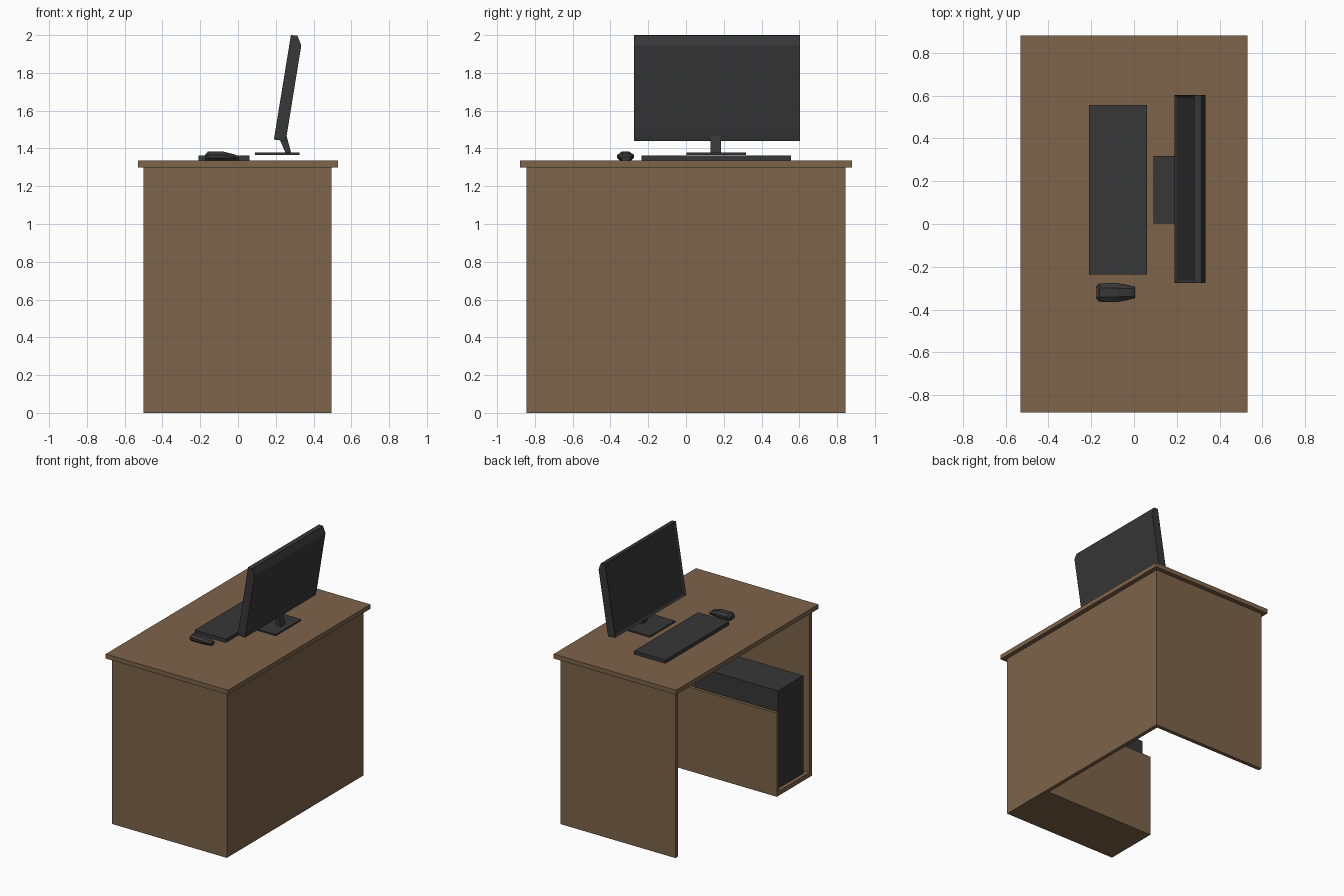
import bpy, bmesh
from mathutils import Vector

if "Cube" in bpy.data.objects:
    bpy.data.objects.remove(bpy.data.objects["Cube"])


def material(name, rgb):
    m = bpy.data.materials.new(name)
    m.diffuse_color = (*rgb, 1)
    m.use_nodes = True
    m.node_tree.nodes["Principled BSDF"].inputs["Base Color"].default_value = m.diffuse_color
    return m


WOOD = material("brown_wood", (0.205, 0.126, 0.067))
DARK = material("dark_plastic", (0.038, 0.038, 0.038))


def finish(bm, name, mat):
    bmesh.ops.recalc_face_normals(bm, faces=bm.faces)
    me = bpy.data.meshes.new(name)
    bm.to_mesh(me)
    bm.free()
    me.materials.append(mat)
    ob = bpy.data.objects.new(name, me)
    bpy.context.collection.objects.link(ob)
    return ob


def box(name, mat, x, y, z):
    bm = bmesh.new()
    bmesh.ops.create_cube(bm, size=1)
    for v in bm.verts:
        v.co = [(r[0] + r[1]) / 2 + c * (r[1] - r[0]) for r, c in zip((x, y, z), v.co)]
    return finish(bm, name, mat)


def loft(rings):
    """Join equal-length rings of points and cap both ends."""
    bm = bmesh.new()
    loops = [[bm.verts.new(p) for p in ring] for ring in rings]
    n = len(loops[0])
    for a, b in zip(loops, loops[1:]):
        for i in range(n):
            j = (i + 1) % n
            bm.faces.new((a[i], a[j], b[j], b[i]))
    bm.faces.new(loops[0])
    bm.faces.new(loops[-1])
    bmesh.ops.recalc_face_normals(bm, faces=bm.faces)
    return bm


def extrude_y(profile, y0, y1):
    return loft([[(x, y, z) for x, z in profile] for y in (y0, y1)])


# Desk
T = 0.03
box("desk_top", WOOD, (-0.53, 0.53), (-0.88, 0.88), (1.30, 1.335))
box("back_panel", WOOD, (0.495 - T, 0.495), (-0.845 + T, 0.845 - T), (0, 1.30))
box("near_side_panel", WOOD, (-0.5, 0.495), (-0.845, -0.845 + T), (0, 1.30))
box("far_side_panel", WOOD, (-0.5, 0.495), (0.845 - T, 0.845), (0, 1.30))

# Low compartment holding the computer case
box("compartment_wall", WOOD, (-0.5, 0.495 - T), (-0.435, -0.41), (0, 0.655))
box("compartment_floor", WOOD, (-0.5, 0.495 - T), (-0.845 + T, -0.435), (0, 0.035))
box("computer_case", DARK, (-0.47, 0.245), (-0.78, -0.465), (0.035, 0.80))

# Keyboard
box("keyboard", DARK, (-0.21, 0.06), (-0.235, 0.555), (1.335, 1.362))

# Monitor: tilted slab with bevelled back edges and a recessed screen
bm = extrude_y([(0.19, 1.447), (0.28, 2.0), (0.315, 1.997), (0.335, 1.945),
                (0.258, 1.47), (0.25, 1.44)], -0.275, 0.603)
front = min(bm.faces, key=lambda f: f.normal.x)
bmesh.ops.inset_region(bm, faces=[front], thickness=0.02)
push = Vector((0.987, 0, -0.16)) * 0.008
bmesh.ops.translate(bm, verts=front.verts, vec=push)
finish(bm, "monitor", DARK)

# Monitor stand
finish(extrude_y([(0.222, 1.445), (0.255, 1.475), (0.282, 1.375), (0.252, 1.375)],
                 0.13, 0.185), "stand_neck", DARK)
box("stand_base", DARK, (0.09, 0.325), (0.003, 0.318), (1.366, 1.379))

# Mouse: octagonal cross-sections (x, half width, ridge half width, top z)
rings = []
for x, w, r, top in [(-0.175, 0.030, 0.016, 1.365), (-0.160, 0.043, 0.020, 1.383),
                     (-0.075, 0.044, 0.020, 1.383), (-0.010, 0.029, 0.018, 1.366),
                     (0.005, 0.025, 0.015, 1.355)]:
    mid, low = 1.335 + (top - 1.335) * 0.65, 1.349
    half = [(r, top), (w, mid), (w, low), (w * 0.65, 1.335)]
    ring = half + [(-y, z) for y, z in reversed(half)]
    rings.append([(x, -0.32 + y, z) for y, z in ring])
finish(loft(rings), "mouse", DARK)
